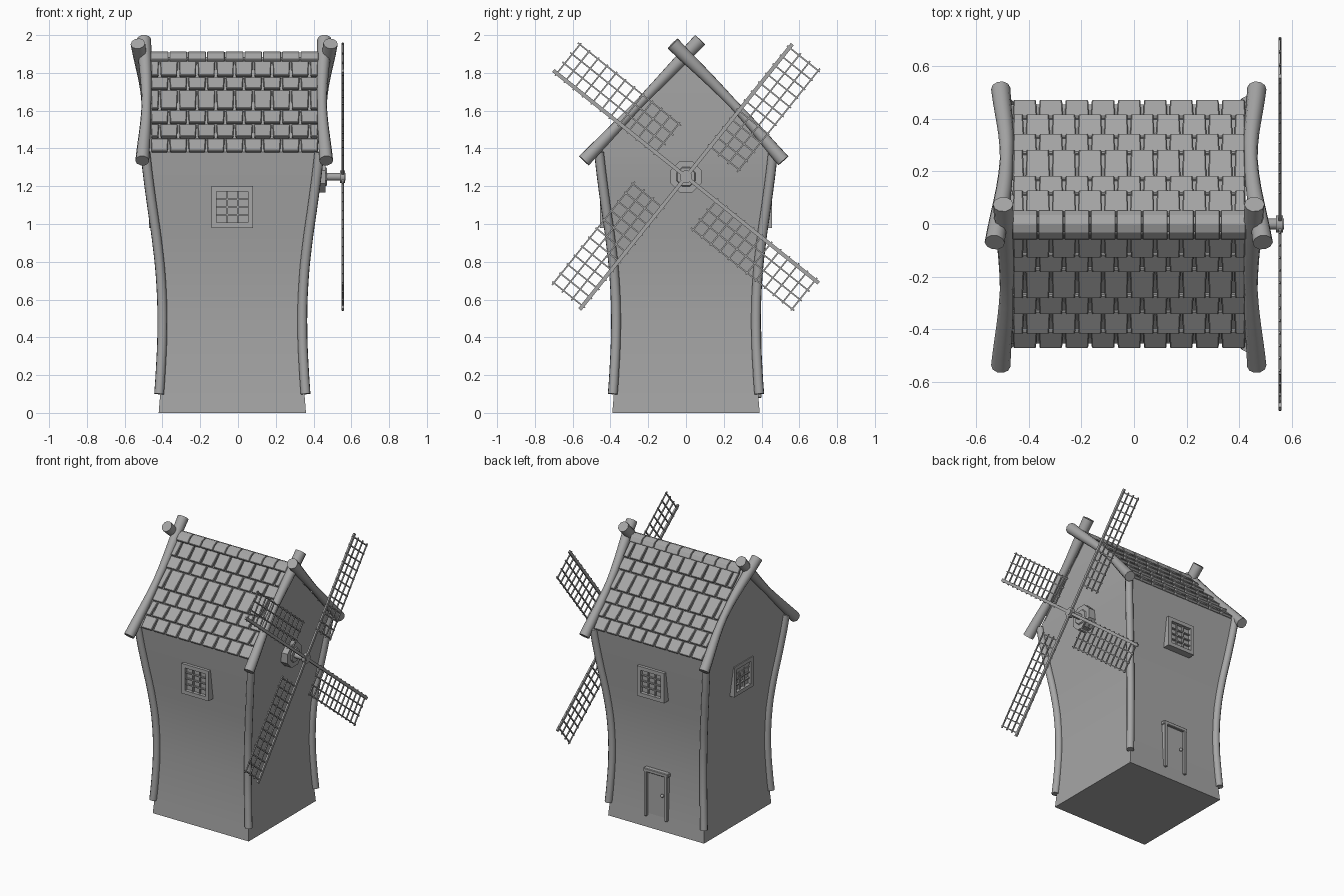
import bpy, bmesh
from math import radians, pi
from mathutils import Matrix, Vector

if "Cube" in bpy.data.objects:
    bpy.data.objects.remove(bpy.data.objects["Cube"])

grey = bpy.data.materials.new("plain_grey")
grey.use_nodes = True
grey.diffuse_color = (0.38, 0.38, 0.38, 1)
grey.node_tree.nodes["Principled BSDF"].inputs["Base Color"].default_value = grey.diffuse_color

CX = -0.03  # tower axis
# half width of the tower by height
PROFILE = [(0, .39), (.1, .382), (.2, .375), (.45, .365), (.7, .372),
           (.9, .392), (1.1, .42), (1.25, .44), (1.38, .455)]


def shade(ob, angle=35):
    bpy.ops.object.select_all(action='DESELECT')
    ob.select_set(True)
    bpy.context.view_layer.objects.active = ob
    bpy.ops.object.shade_smooth_by_angle(angle=radians(angle))


def finish(name, bm, smooth=False, bevel=0):
    bmesh.ops.recalc_face_normals(bm, faces=bm.faces)
    mesh = bpy.data.meshes.new(name)
    bm.to_mesh(mesh)
    bm.free()
    mesh.materials.append(grey)
    ob = bpy.data.objects.new(name, mesh)
    bpy.context.collection.objects.link(ob)
    if bevel:
        mod = ob.modifiers.new("soft_edges", 'BEVEL')
        mod.width, mod.segments = bevel, 1
    if smooth:
        shade(ob)
    return ob


def box(bm, frame, lo, hi):
    lo, hi = Vector(lo), Vector(hi)
    m = frame @ Matrix.Translation((lo + hi) / 2) @ Matrix.Diagonal((*(hi - lo), 1))
    bmesh.ops.create_cube(bm, size=1, matrix=m)


def prism(bm, section, x0, x1, insets=None):
    """Sweep a y-z section from x0 to x1, pulling some points inward."""
    insets = insets or [0] * len(section)
    a = [bm.verts.new((x0 + i, y, z)) for (y, z), i in zip(section, insets)]
    b = [bm.verts.new((x1 - i, y, z)) for (y, z), i in zip(section, insets)]
    bm.faces.new(a)
    bm.faces.new(b[::-1])
    for i in range(len(a)):
        j = (i + 1) % len(a)
        bm.faces.new((a[i], b[i], b[j], a[j]))


def log(name, points, radii, depth):
    cu = bpy.data.curves.new(name, 'CURVE')
    cu.dimensions, cu.bevel_depth, cu.bevel_resolution = '3D', depth, 3
    cu.use_fill_caps, cu.resolution_u = True, 6
    sp = cu.splines.new('BEZIER')
    sp.bezier_points.add(len(points) - 1)
    for bp, p, r in zip(sp.bezier_points, points, radii):
        bp.co, bp.radius = p, r
        bp.handle_left_type = bp.handle_right_type = 'AUTO'
    cu.materials.append(grey)
    ob = bpy.data.objects.new(name, cu)
    bpy.context.collection.objects.link(ob)
    bpy.ops.object.select_all(action='DESELECT')
    ob.select_set(True)
    bpy.context.view_layer.objects.active = ob
    bpy.ops.object.convert(target='MESH')
    shade(bpy.context.view_layer.objects.active, 50)


def cylinder(bm, x0, x1, r0, r1, sides):
    m = Matrix.Translation(((x0 + x1) / 2, 0, 1.25)) @ Matrix.Rotation(pi / 2, 4, 'Y') \
        @ Matrix.Rotation(pi / sides, 4, 'Z')
    bmesh.ops.create_cone(bm, cap_ends=True, segments=sides, radius1=r0,
                          radius2=r1, depth=x1 - x0, matrix=m)


# tower with gabled top
bm = bmesh.new()
rings = [[bm.verts.new((CX + sx * h, sy * h, z)) for sx, sy in
          ((-1, -1), (1, -1), (1, 1), (-1, 1))] for z, h in PROFILE]
bm.faces.new(rings[0])
for low, up in zip(rings, rings[1:]):
    for i in range(4):
        j = (i + 1) % 4
        bm.faces.new((low[i], low[j], up[j], up[i]))
t = rings[-1]
left, right = (bm.verts.new((CX + s * .44, 0, 1.885)) for s in (-1, 1))
bm.faces.new((t[0], t[1], right, left))
bm.faces.new((t[2], t[3], left, right))
bm.faces.new((t[1], t[2], right))
bm.faces.new((t[3], t[0], left))
finish("tower", bm, smooth=True)

# corner poles and crossed gable logs
for sx in (-1, 1):
    for sy in (-1, 1):
        path = [(CX + sx * (h + .006), sy * (h + .006), max(z, .08)) for z, h in PROFILE if z]
        log("corner_pole", path, [1] * len(path), .026)
    for sy, foot, tip, top, out in ((-1, .54, .075, 1.975, .478), (1, .515, .07, 1.955, .51)):
        x = -.02
        log("gable_log", [(x + sx * .487, sy * foot, 1.335),
                          (x + sx * .465, sy * .25, 1.635),
                          (x + sx * out, -sy * tip, top)], [1.05, .72, 1.1], .035)

# roof tiles: lower edge of each row as (y, z)
ROWS = [(.475, 1.39), (.42, 1.465), (.345, 1.54), (.285, 1.615),
        (.185, 1.72), (.13, 1.79), (.05, 1.885)]
X0, X1, COUNT = -.465, .428, 9
pitch = (X1 - X0) / COUNT
inward = Vector((-.76, -.65))
for side, name in ((-1, "front_roof_tiles"), (1, "back_roof_tiles")):
    bm = bmesh.new()
    for r, (p, q) in enumerate(zip(ROWS, ROWS[1:])):
        p, q = Vector(p), Vector(q) + inward * .017
        corners = [p, q, q + inward * .016, p + inward * .022]
        section = [(side * c.x, c.y) for c in corners]
        shift = pitch / 2 * (r % 2)
        for i in range(COUNT + r % 2):
            a = max(X0, X0 + i * pitch - shift)
            b = min(X1, X0 + (i + 1) * pitch - shift)
            prism(bm, section, a + .003, b - .003, (.004, 0, 0, .004))
    finish(name, bm, bevel=.004)

# ridge caps
bm = bmesh.new()
arch = [(-.06, 1.872), (-.032, 1.902), (0, 1.913), (.032, 1.902), (.052, 1.872)]
under = [(y * .8, z - .018) for y, z in reversed(arch)]
for i in range(COUNT):
    prism(bm, arch + under, X0 + i * pitch + .002, X0 + (i + 1) * pitch - .002)
finish("ridge_caps", bm, bevel=.003)

# windows: upright frames on the leaning walls
for name, turn, face in (("front_window", 0, .455), ("back_window", pi, .455),
                         ("side_window", -pi / 2, .44)):
    f = Matrix.Translation((CX, 0, 0)) @ Matrix.Rotation(turn, 4, 'Z')
    bm = bmesh.new()
    for s in (-1, 1):
        u = sorted((s * .083, s * .11))
        box(bm, f, (u[0], -face, .98), (u[1], -.36, 1.2))
        z = 1.09 + s * .0965
        box(bm, f, (-.083, -face, z - .0135), (.083, -.36, z + .0135))
    box(bm, f, (-.083, .025 - face, 1.0), (.083, -.36, 1.18))
    for k in (-1, 1):
        box(bm, f, (k * .028 - .004, .012 - face, 1.0), (k * .028 + .004, .03 - face, 1.18))
    for k in (-1, 0, 1):
        z = 1.09 + k * .042
        box(bm, f, (-.083, .012 - face, z - .004), (.083, .03 - face, z + .004))
    finish(name, bm)

# back door with frame and knob
f = Matrix.Translation((CX, 0, 0)) @ Matrix.Rotation(pi, 4, 'Z')
bm = bmesh.new()
for s in (-1, 1):
    box(bm, f, (s * .083 - .011, -.4, .08), (s * .083 + .011, -.35, .425))
box(bm, f, (-.1, -.4, .405), (.1, -.35, .432))
finish("door_frame", bm, bevel=.004)
bm = bmesh.new()
box(bm, f, (-.072, -.382, .08), (.072, -.35, .405))
finish("door", bm)
bm = bmesh.new()
bmesh.ops.create_uvsphere(bm, u_segments=12, v_segments=8, radius=.012,
                          matrix=f @ Matrix.Translation((.05, -.392, .26)))
finish("door_knob", bm, smooth=True)

# hub drum and shaft
bm = bmesh.new()
cylinder(bm, .36, .462, .09, .09, 8)
cylinder(bm, .462, .47, .055, .05, 8)
finish("hub_drum", bm)
bm = bmesh.new()
cylinder(bm, .45, .57, .021, .021, 12)
cylinder(bm, .54, .566, .034, .034, 12)
finish("sail_shaft", bm, smooth=True)

# four lattice sails
for k in range(4):
    f = Matrix.Translation((.555, 0, 1.25)) @ Matrix.Rotation(radians(51.3 + 90 * k), 4, 'X')
    bm = bmesh.new()
    box(bm, f, (-.006, 0, -.01), (.006, .9, .01))
    for w in (.065, .13, .195):
        box(bm, f, (-.004, .19, -w - .004), (.004, .89, -w + .004))
    for i in range(12):
        r = .205 + i * .061
        box(bm, f, (-.005, r - .004, -.205), (.003, r + .004, .016))
    finish("sail", bm)
